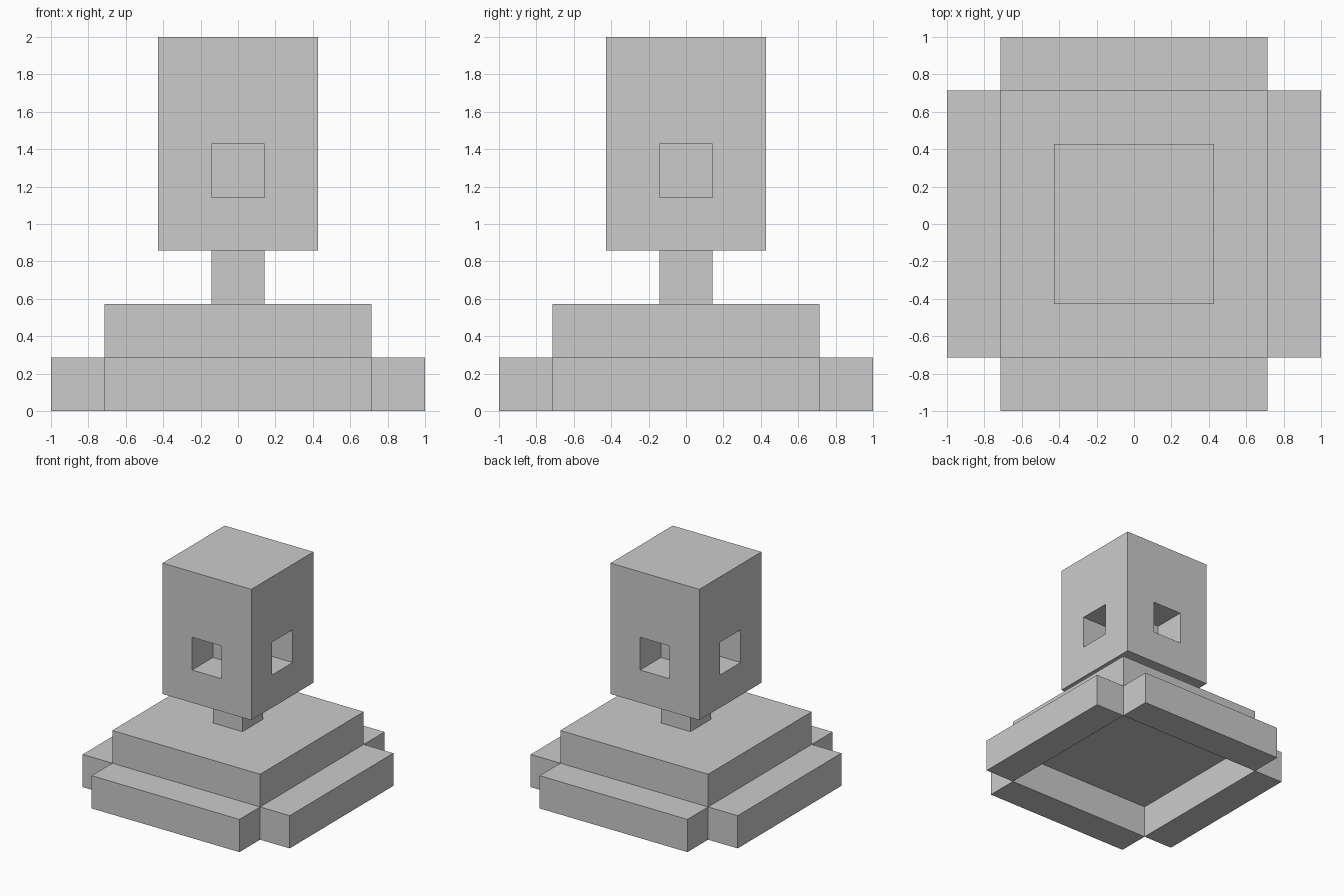
import bpy, bmesh
from math import pi
from mathutils import Matrix, Vector

if "Cube" in bpy.data.objects:
    bpy.data.objects.remove(bpy.data.objects["Cube"])

U = 2 / 7  # one block of the model


def box_mesh(bm, size, centre):
    mat = Matrix.Translation(Vector(centre) * U) @ Matrix.Diagonal((*(s * U for s in size), 1))
    bmesh.ops.create_cube(bm, size=1, matrix=mat)


def finish(bm, name):
    bm.normal_update()
    mesh = bpy.data.meshes.new(name)
    bm.to_mesh(mesh)
    bm.free()
    obj = bpy.data.objects.new(name, mesh)
    bpy.context.collection.objects.link(obj)
    return obj


def box(name, size, centre):
    bm = bmesh.new()
    box_mesh(bm, size, centre)
    return finish(bm, name)


# Base: four skirting strips around an open underside
for i, side in enumerate(("front", "right", "back", "left")):
    strip = box(f"base_strip_{side}", (5, 1, 1), (0, -3, 0.5))
    strip.rotation_euler.z = i * pi / 2

# Slab and neck
box("slab", (5, 5, 1), (0, 0, 1.5))
box("neck", (1, 1, 1), (0, 0, 2.5))

# Head: a recessed square window in each side
bm = bmesh.new()
box_mesh(bm, (3, 3, 4), (0, 0, 5))
bm.normal_update()
sides = [f for f in bm.faces if abs(f.normal.z) < 0.5]
for face in sides:
    normal = face.normal.copy()
    bmesh.ops.inset_individual(bm, faces=[face], thickness=U, use_even_offset=True)
    # lower the window's top edge to make it square
    for v in face.verts:
        if v.co.z > 5 * U:
            v.co.z -= U
    # push the window one block inwards
    recess = bmesh.ops.extrude_discrete_faces(bm, faces=[face])["faces"][0]
    bmesh.ops.translate(bm, verts=recess.verts[:], vec=-normal * U)
finish(bm, "head")
